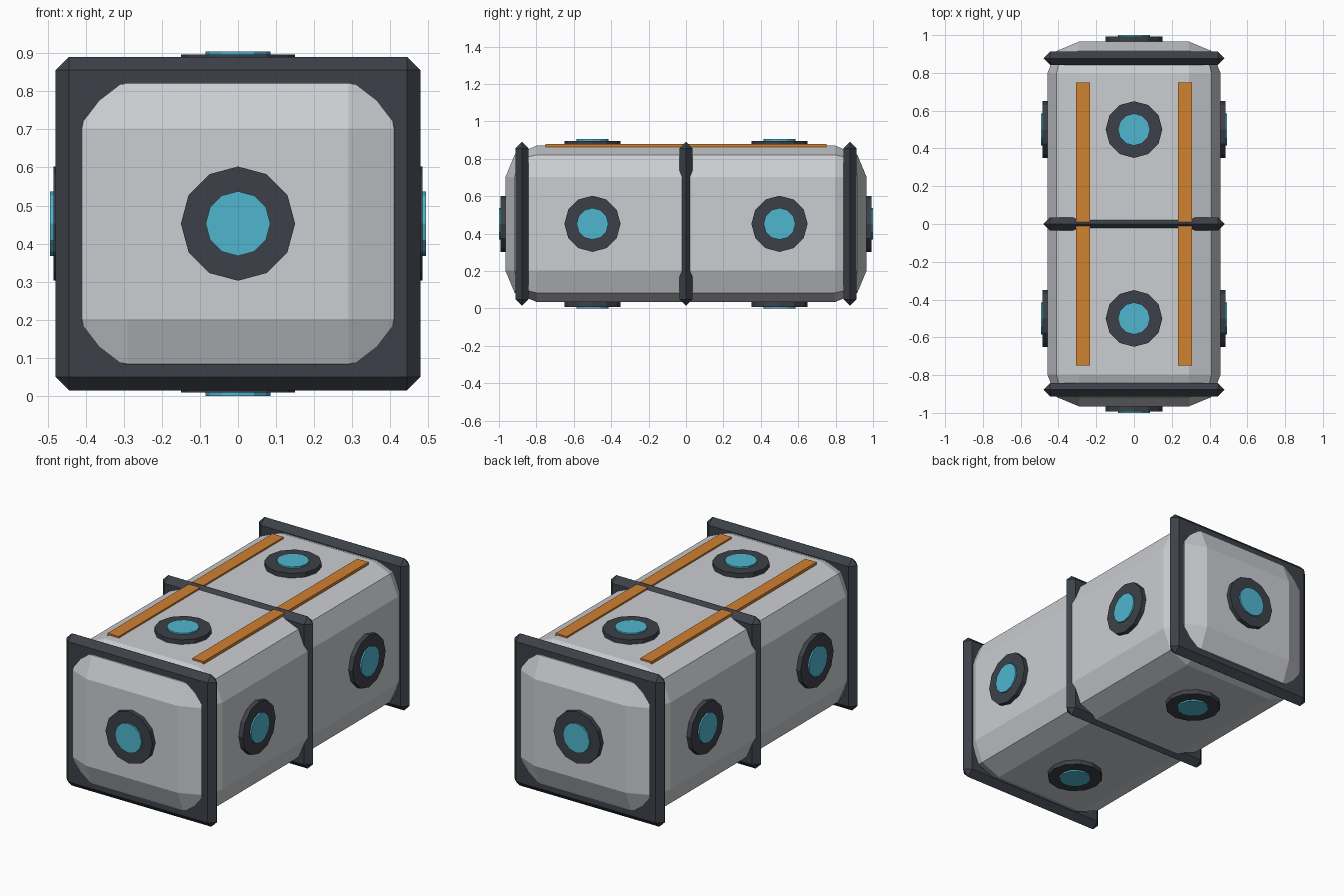
import bpy
from mathutils import Vector

default = bpy.data.objects.get("Cube")
if default:
    bpy.data.objects.remove(default, do_unlink=True)


def material(name, r, g, b):
    m = bpy.data.materials.new(name)
    m.use_nodes = True
    m.diffuse_color = (r, g, b, 1)
    m.node_tree.nodes["Principled BSDF"].inputs["Base Color"].default_value = (r, g, b, 1)
    return m


hull = material("light grey hull", 0.60, 0.61, 0.64)
dark = material("dark grey trim", 0.045, 0.053, 0.065)
glass = material("cyan glass", 0.08, 0.47, 0.62)
orange = material("orange stripe", 0.63, 0.22, 0.03)

MID = 0.4525                          # height of the hull axis
HALF = Vector((0.459, 0.9655, 0.418))  # hull half sizes


def box(name, centre, half, mat, bevel=0, segments=1):
    bpy.ops.mesh.primitive_cube_add(size=2, location=centre)
    ob = bpy.context.object
    ob.name = name
    ob.scale = half
    bpy.ops.object.transform_apply(location=False, rotation=False, scale=True)
    ob.data.materials.append(mat)
    if bevel:
        mod = ob.modifiers.new("Bevel", "BEVEL")
        mod.width = bevel
        mod.segments = segments
        mod.limit_method = "NONE"
    return ob


def disc(name, surface, normal, radius, height, mat):
    # Twelve-sided disc, sunk slightly into the hull
    sink = 0.01
    bpy.ops.mesh.primitive_cylinder_add(
        vertices=12, radius=radius, depth=height + sink,
        location=surface + normal * (height - sink) / 2,
        rotation=normal.to_track_quat("Z", "Y").to_euler())
    bpy.context.object.name = name
    bpy.context.object.data.materials.append(mat)


def porthole(name, surface, normal):
    disc(name + "_rim", surface, normal, 0.15, 0.026, dark)
    disc(name + "_glass", surface, normal, 0.085, 0.0345, glass)


# Hull with rounded edges
box("hull", (0, 0, MID), HALF, hull, 0.168, 2)

# Square collars at both ends and the middle
for name, y in (("front", -0.877), ("middle", 0), ("back", 0.877)):
    box(name + "_collar", (0, y, MID), (0.479, 0.035, 0.438), dark, 0.0345)

# Roof stripes
for name, side in (("left", 1), ("right", -1)):
    box(name + "_roof_stripe", (side * 0.27, 0, 0.871), (0.036, 0.75, 0.009), orange)

# Portholes on the ends, then on the four long sides
centre = Vector((0, 0, MID))
for name, s in (("front", -1), ("back", 1)):
    n = Vector((0, s, 0))
    porthole(name + "_end_porthole", centre + n * HALF.y, n)
    along = Vector((0, s * 0.5, 0))
    for side, d in (("left", 1), ("right", -1)):
        n = Vector((d, 0, 0))
        porthole(f"{name}_{side}_porthole", centre + along + n * HALF.x, n)
    for side, d in (("top", 1), ("bottom", -1)):
        n = Vector((0, 0, d))
        porthole(f"{name}_{side}_porthole", centre + along + n * HALF.z, n)
